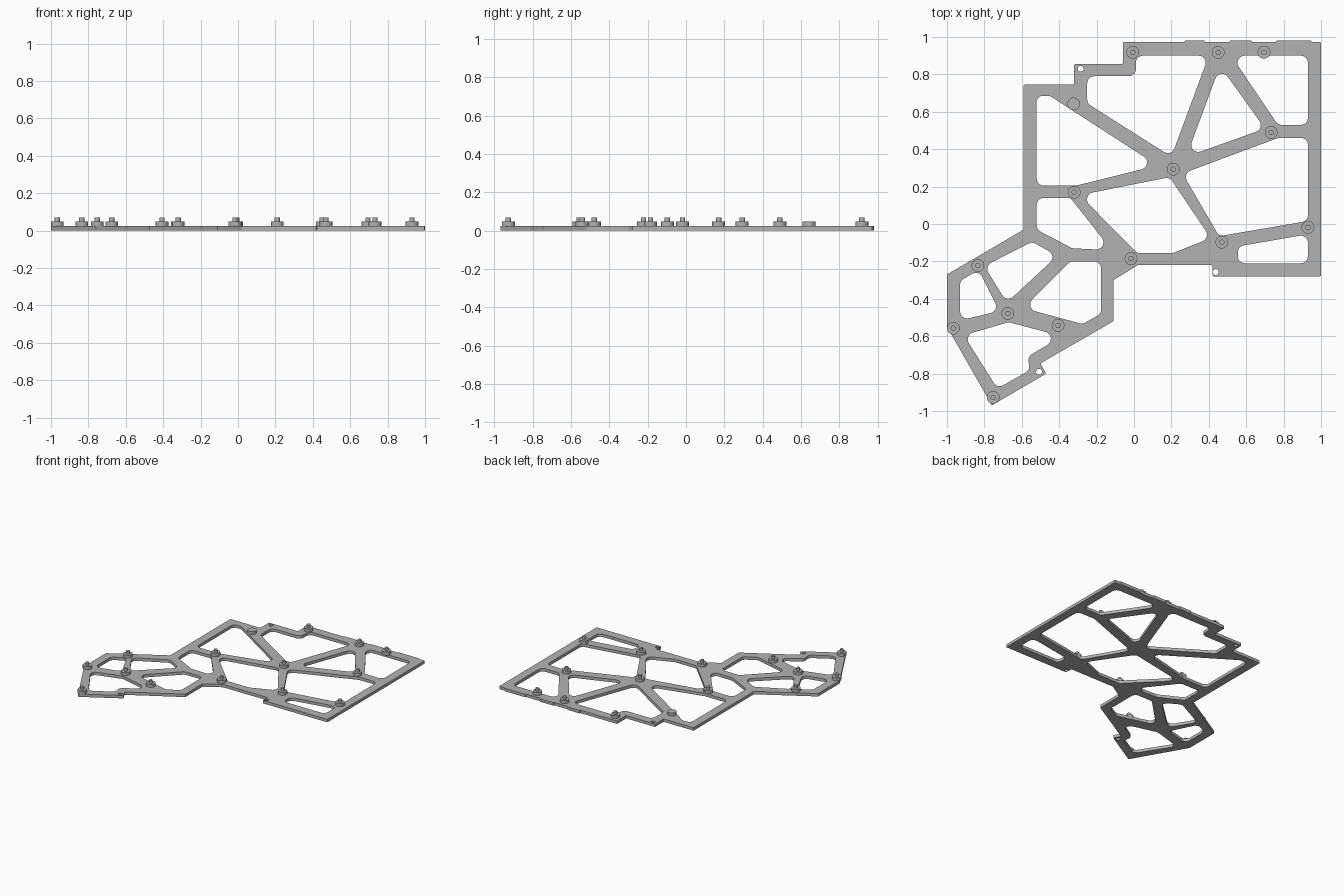
import bpy, bmesh, math
from mathutils import Vector

PLATE_TOP = 0.024
BOSS_TOP = 0.048
PIN_TOP = 0.07

cube = bpy.data.objects.get("Cube")
if cube:
    bpy.data.objects.remove(cube, do_unlink=True)

grey = bpy.data.materials.new("plain grey")
grey.use_nodes = True
colour = (0.45, 0.45, 0.45, 1)
grey.diffuse_color = colour
grey.node_tree.nodes["Principled BSDF"].inputs["Base Color"].default_value = colour


def rounded(points, radius, steps=6):
    """Replace every corner of a polygon with a tangent arc."""
    result = []
    count = len(points)
    for i in range(count):
        corner = Vector(points[i])
        back = Vector(points[i - 1]) - corner
        ahead = Vector(points[(i + 1) % count]) - corner
        half = back.angle(ahead) / 2
        if half > 1.5:
            result.append(corner)
            continue
        trim = min(radius / math.tan(half), back.length * 0.45, ahead.length * 0.45)
        r = trim * math.tan(half)
        back.normalize()
        ahead.normalize()
        bisector = (back + ahead).normalized()
        centre = corner + bisector * (r / math.sin(half))
        start = corner + back * trim - centre
        end = corner + ahead * trim - centre
        sweep = start.angle_signed(end)
        for k in range(steps + 1):
            a = -sweep * k / steps
            turned = Vector((start.x * math.cos(a) - start.y * math.sin(a),
                             start.x * math.sin(a) + start.y * math.cos(a)))
            result.append(centre + turned)
    return result


def circle(x, y, radius, steps=16):
    return [Vector((x + radius * math.cos(math.tau * k / steps),
                    y + radius * math.sin(math.tau * k / steps))) for k in range(steps)]


def finish(name, bm):
    mesh = bpy.data.meshes.new(name)
    bmesh.ops.recalc_face_normals(bm, faces=bm.faces)
    bm.to_mesh(mesh)
    bm.free()
    mesh.materials.append(grey)
    obj = bpy.data.objects.new(name, mesh)
    bpy.context.collection.objects.link(obj)
    return obj


def cut_plate(name, loops, z0, z1):
    """Fill an outline with openings and give it thickness."""
    curve = bpy.data.curves.new(name + " profile", 'CURVE')
    curve.dimensions = '2D'
    curve.fill_mode = 'BOTH'
    curve.extrude = (z1 - z0) / 2
    for loop in loops:
        spline = curve.splines.new('POLY')
        spline.points.add(len(loop) - 1)
        for point, co in zip(spline.points, loop):
            point.co = (co.x, co.y, 0, 1)
        spline.use_cyclic_u = True
    helper = bpy.data.objects.new(name + " profile", curve)
    bpy.context.collection.objects.link(helper)
    graph = bpy.context.evaluated_depsgraph_get()
    filled = bpy.data.meshes.new_from_object(helper.evaluated_get(graph))
    bm = bmesh.new()
    bm.from_mesh(filled)
    bmesh.ops.remove_doubles(bm, verts=bm.verts, dist=0.0001)
    bmesh.ops.translate(bm, verts=bm.verts, vec=(0, 0, (z0 + z1) / 2))
    for face in bm.faces:
        face.smooth = False
        face.material_index = 0
    bpy.data.objects.remove(helper, do_unlink=True)
    bpy.data.curves.remove(curve)
    bpy.data.meshes.remove(filled)
    return finish(name, bm)


def cylinder(name, x, y, radius, z0, z1):
    bm = bmesh.new()
    bmesh.ops.create_cone(bm, cap_ends=True, segments=24, radius1=radius,
                          radius2=radius, depth=z1 - z0)
    bmesh.ops.translate(bm, verts=bm.verts, vec=(x, y, (z0 + z1) / 2))
    return finish(name, bm)


# Outer edge, with shallow raised tabs along the back
back_edge = 0.972
outline = [(-.06, .855), (-.06, back_edge)]
for left, right in ((.27, .38), (.51, .63), (.76, .95)):
    outline += [(left, back_edge), (left, .98), (right, .98), (right, back_edge)]
outline += [(1, back_edge), (1, -.28), (.42, -.28), (.42, -.22), (.02, -.22),
            (-.11, -.3), (-.11, -.52), (-.5, -.745), (-.47, -.8), (-.76, -.97),
            (-1, -.55), (-1, -.27), (-.59, -.03), (-.59, .745), (-.32, .745),
            (-.32, .855)]

# Openings between the struts of the main frame
main_openings = [
    [(-.52, .205), (-.52, .685), (-.45, .685), (.126, .313), (-.31, .205)],
    [(-.25, .79), (.01, .79), (.01, .9), (.4, .9), (.2, .36), (-.25, .645)],
    [(.46, .845), (.7, .51), (.28, .36)],
    [(.52, .9), (.93, .9), (.93, .53), (.77, .53)],
    [(.93, .46), (.77, .46), (.26, .27), (.455, -.065), (.93, .016)],
    [(.555, -.12), (.93, -.055), (.93, -.21), (.555, -.21)],
    [(-.29, .155), (.19, .25), (.41, -.075), (.21, -.155), (.016, -.155)],
    [(-.52, .14), (-.34, .14), (-.12, -.14), (-.33, -.13), (-.52, -.03)],
]
# Openings of the small angled frame
angled_openings = [
    [(-.8, -.225), (-.545, -.095), (-.41, -.17), (-.68, -.42)],
    [(-.93, -.305), (-.83, -.245), (-.72, -.465), (-.93, -.515)],
    [(-.59, -.45), (-.34, -.2), (-.176, -.2), (-.176, -.48), (-.275, -.535)],
    [(-.91, -.595), (-.67, -.525), (-.385, -.6), (-.57, -.71), (-.555, -.78),
     (-.73, -.88)],
]
screw_holes = [(-.285, .83), (.437, -.257), (-.508, -.79)]

loops = [rounded(outline, 0.006, 2)]
loops += [rounded(points, 0.038) for points in main_openings + angled_openings]
loops += [circle(x, y, 0.016) for x, y in screw_holes]
cut_plate("frame plate", loops, 0, PLATE_TOP)

# Standoffs: wide boss with a narrow locating pin
standoffs = [(-.007, .918), (.45, .918), (.695, .918), (.733, .49), (.21, .293),
             (-.32, .17), (.93, -.018), (.47, -.097), (-.016, -.185),
             (-.835, -.222), (-.675, -.478), (-.966, -.557), (-.406, -.542),
             (-.753, -.927)]
for x, y in standoffs:
    cylinder("standoff boss", x, y, 0.034, PLATE_TOP - 0.004, BOSS_TOP)
    cylinder("standoff pin", x, y, 0.014, BOSS_TOP - 0.004, PIN_TOP)

# One support boss has no pin
cylinder("plain support boss", -.323, .642, 0.034, PLATE_TOP - 0.004, BOSS_TOP)
